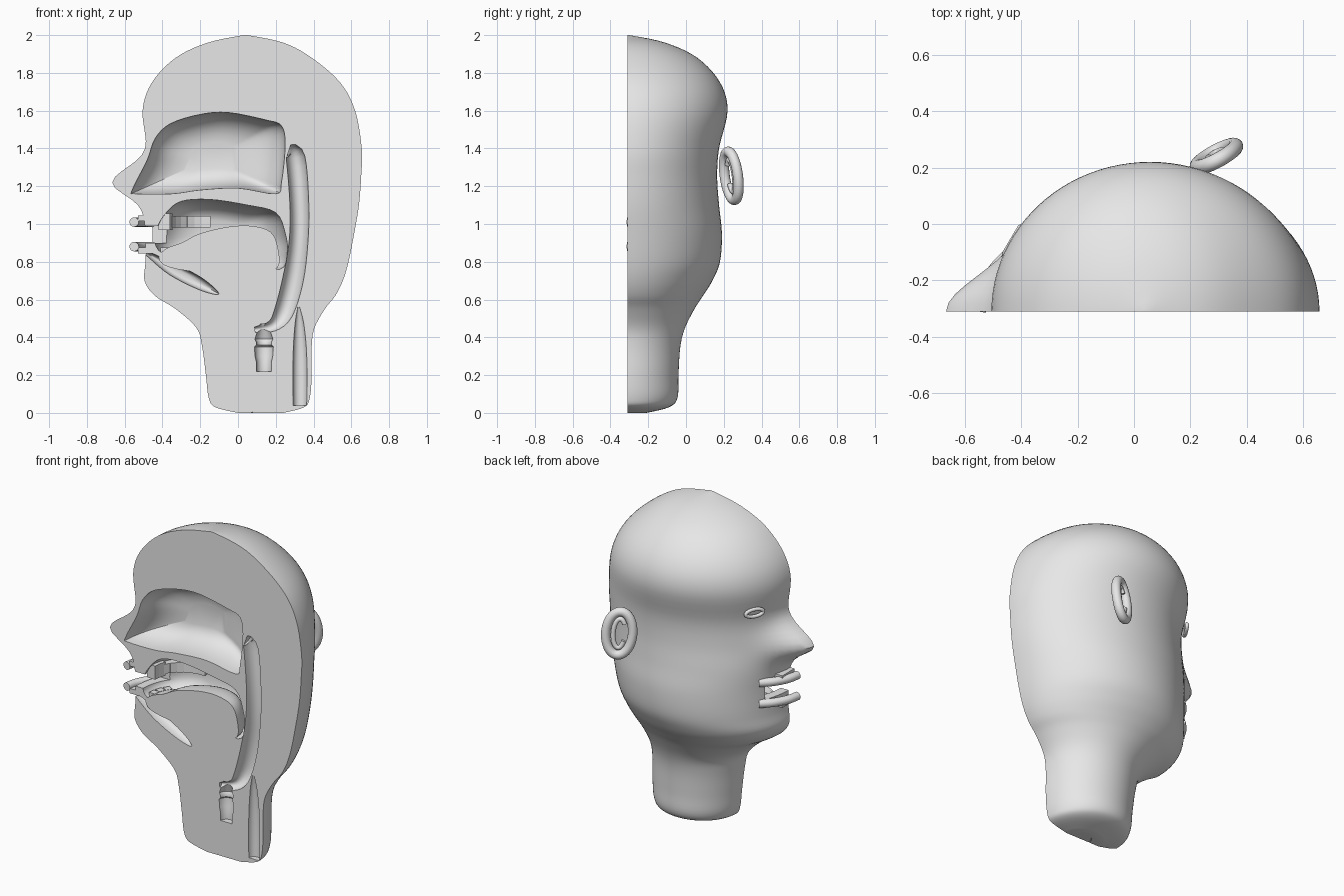
import bpy, bmesh, math
from mathutils import Vector

cube = bpy.data.objects.get("Cube")
if cube:
    bpy.data.objects.remove(cube, do_unlink=True)

CUT = -0.31  # the flat section plane, facing the front
AXIS_Y, AXIS_Z = Vector((0, 1, 0)), Vector((0, 0, 1))

grey = bpy.data.materials.new("plain grey")
grey.use_nodes = True
grey.diffuse_color = (0.8, 0.8, 0.8, 1)
grey.node_tree.nodes["Principled BSDF"].inputs["Base Color"].default_value = grey.diffuse_color


def loft(name, rings, closed=False):
    """Skin a list of equal rings into one solid object."""
    bm = bmesh.new()
    loops = [[bm.verts.new(p) for p in ring] for ring in rings]
    pairs = list(zip(loops, loops[1:]))
    if closed:
        pairs.append((loops[-1], loops[0]))
    for a, b in pairs:
        n = len(a)
        for i in range(n):
            j = (i + 1) % n
            bm.faces.new((a[i], a[j], b[j], b[i]))
    if not closed:
        bm.faces.new(loops[0])
        bm.faces.new(loops[-1])
    bmesh.ops.recalc_face_normals(bm, faces=bm.faces)
    mesh = bpy.data.meshes.new(name)
    bm.to_mesh(mesh)
    bm.free()
    mesh.materials.append(grey)
    obj = bpy.data.objects.new(name, mesh)
    bpy.context.collection.objects.link(obj)
    return obj


def spline(points, steps, closed=False):
    """Smooth curve through points of any dimension."""
    n = len(points)
    out = []

    def at(i):
        return points[i % n] if closed else points[max(0, min(n - 1, i))]

    for i in range(n if closed else n - 1):
        a, b, c, d = at(i - 1), at(i), at(i + 1), at(i + 2)
        for s in range(steps):
            t = s / steps
            out.append([q + 0.5 * t * (r - p + t * (2 * p - 5 * q + 4 * r - w
                        + t * (3 * (q - r) + w - p)))
                        for p, q, r, w in zip(a, b, c, d)])
    if not closed:
        out.append(list(points[-1]))
    return out


def tube(name, path, radii, normal, closed=False, stretch=1, sides=16):
    """Round tube along a planar path; stretch widens it along the normal."""
    path = [Vector(p) for p in path]
    n = len(path)
    rings = []
    for i, p in enumerate(path):
        before = path[(i - 1) % n] if closed else path[max(i - 1, 0)]
        after = path[(i + 1) % n] if closed else path[min(i + 1, n - 1)]
        side = (after - before).normalized().cross(normal).normalized()
        r = radii[i] if isinstance(radii, list) else radii
        rings.append([p + r * (math.cos(a) * side + stretch * math.sin(a) * normal)
                      for a in (math.tau * k / sides for k in range(sides))])
    return loft(name, rings, closed)


def dome(name, outline, depth, lead=0.05, floor=0.6):
    """Rounded solid going back from the section plane."""
    pts = spline(outline, 4, True)
    cx = sum(p[0] for p in pts) / len(pts)
    cz = sum(p[1] for p in pts) / len(pts)
    layers = [(CUT - lead, 1)] if lead else []
    for k in range(9):
        a = math.radians(10 * k)
        layers.append((CUT + depth * math.sin(a), math.cos(a) ** floor))
    return loft(name, [[(cx + (x - cx) * s, y, cz + (z - cz) * s) for x, z in pts]
                       for y, s in layers])


def block(name, center, size, turn=0):
    bpy.ops.mesh.primitive_cube_add(size=1, location=center, rotation=(0, 0, turn))
    obj = bpy.context.object
    obj.name = name
    obj.scale = size
    obj.data.materials.append(grey)
    return obj


def carve(target, cutter):
    cutter.hide_render = True
    mod = target.modifiers.new("carve", "BOOLEAN")
    mod.operation, mod.solver, mod.object = "DIFFERENCE", "EXACT", cutter
    bpy.context.view_layer.objects.active = target
    bpy.ops.object.modifier_apply(modifier=mod.name)
    bpy.data.objects.remove(cutter, do_unlink=True)


def nose(z, d):
    """How far the face is pushed forward at a height and depth."""
    width = 0.11 if z > 1.22 else 0.09
    return 0.178 * math.exp(-((z - 1.22) / width) ** 2 - (d / 0.15) ** 2)


# Half head: height, front edge, back edge, depth
rows = [(0, 0, .24, .1), (.03, -.12, .35, .22), (.08, -.155, .38, .265),
        (.2, -.17, .39, .27), (.35, -.19, .39, .28), (.45, -.22, .405, .305),
        (.55, -.33, .46, .355), (.62, -.44, .515, .4), (.7, -.495, .555, .45),
        (.8, -.49, .585, .49), (.95, -.49, .615, .5), (1.1, -.5, .64, .485),
        (1.25, -.485, .652, .475), (1.4, -.48, .655, .485), (1.6, -.505, .62, .53),
        (1.75, -.455, .54, .49), (1.88, -.33, .39, .37), (1.96, -.16, .24, .2),
        (2, .03, .05, .01)]
rings = []
for z, front, back, depth in spline(rows, 5):
    ring = []
    for k in range(49):
        a = math.pi * k / 48
        d = depth * math.sin(a)
        x = (front + back) / 2 - (back - front) / 2 * math.cos(a)
        if k < 24:
            x -= nose(z, d)
        ring.append((x, CUT + d, z))
    rings.append(ring)
head = loft("head", rings)

# Nasal cavity, mouth cavity and the jaw recess
carve(head, dome("nasal_cutter", [
    (-.56, 1.18), (-.48, 1.34), (-.44, 1.45), (-.36, 1.53), (-.2, 1.58), (-.05, 1.59),
    (.15, 1.55), (.23, 1.52), (.25, 1.42), (.23, 1.22), (.2, 1.16), (0, 1.19),
    (-.2, 1.18), (-.35, 1.16), (-.54, 1.16)], 0.2))
carve(head, dome("mouth_cutter", [
    (-.43, .97), (-.38, 1.06), (-.3, 1.12), (-.15, 1.13), (.05, 1.1), (.2, 1.06),
    (.25, .95), (.26, .85), (.22, .76), (0, .8), (-.25, .8), (-.42, .86)], 0.27))
carve(head, block("lip_gap_cutter", (-.5, CUT, .945), (.25, .36, .09)))
carve(head, dome("jaw_cutter", [
    (-.52, .87), (-.4, .82), (-.2, .72), (-.1, .63), (-.2, .65), (-.36, .73),
    (-.47, .82)], 0.06))

# Throat channel running down behind the tongue
throat = spline([(.27, 1.39, .03), (.305, 1.35, .05), (.325, 1.1, .05), (.32, .9, .05),
                 (.29, .7, .055), (.24, .53, .05), (.18, .46, .03), (.09, .44, .015)], 4)
carve(head, tube("throat_cutter", [(x, CUT, z) for x, z, r in throat],
                 [r for x, z, r in throat], AXIS_Y, stretch=1.4))

# Ribbed windpipe, voice box and gullet
radii = [.068 + .007 * (k % 4 in (1, 2)) for k in range(25)]
carve(head, tube("windpipe_cutter", [(.21 - r, CUT, -.05 + k / 80)
                                     for k, r in enumerate(radii)], radii, AXIS_Y))
voice = [(.22, .04), (.27, .04), (.3, .047), (.35, .05), (.36, .04), (.375, .04),
         (.39, .048), (.43, .035), (.47, .02)]
carve(head, tube("voice_box_cutter", [(.137, CUT, z) for z, r in voice],
                 [r for z, r in voice], AXIS_Y))
gullet = spline([(.04, .036), (.2, .038), (.35, .034), (.48, .022), (.56, .005)], 4)
carve(head, tube("gullet_cutter", [(.29 + .038 + .2 * (.038 - r) * -1, CUT, z)
                                   for z, r in gullet], [r for z, r in gullet], AXIS_Y))

# Tongue filling the mouth floor
tongue = dome("tongue", [
    (-.42, .82), (-.38, .87), (-.3, .9), (-.2, .95), (-.05, .985), (.07, .99),
    (.17, .96), (.21, .88), (.21, .77), (.1, .74), (-.15, .74), (-.36, .77)], 0.2, lead=0)

# Teeth set along an arch
for k in range(8):
    a = math.radians(4 + 12 * k)
    tall = 0.085 if k < 2 else 0.06
    block("upper_tooth", (-.16 - .23 * math.cos(a), CUT + .02 + .2 * math.sin(a), 1.012),
          (.06, .045, tall), -a)
for k in range(3):
    a = math.radians(6 + 13 * k)
    block("lower_tooth", (-.16 - .23 * math.cos(a), CUT + .02 + .2 * math.sin(a), .84),
          (.04, .04, .07), -a)

smooth = [head, tongue]

# Lips
for name, z in (("upper_lip", 1.01), ("lower_lip", .88)):
    path = spline([(-.55, CUT, z), (-.535, -.24, z), (-.49, -.16, z), (-.43, -.1, z)], 5)
    smooth.append(tube(name, path, .025, AXIS_Z))
    tilt = 0.04 if z > 0.95 else -0.04
    block(name + "_root", (-.49, CUT + .06, z + tilt / 2), (.08, .12, .03))


def ellipse(center, u, v, start, end, count):
    return [center + u * math.cos(a) + v * math.sin(a)
            for a in (math.radians(start + (end - start) * k / count) for k in range(count))]


# Ear: outer rim, inner fold and bowl ridge
mid = Vector((.292, .24, 1.255))
u, v = Vector((.87, .45, 0)), Vector((0, -.13, 1))
normal = u.cross(v).normalized()
smooth.append(tube("ear_rim", ellipse(mid, u * .078, v * .128, 0, 360, 40), .027, normal, True))
smooth.append(tube("ear_fold", ellipse(mid, u * .035, v * .085, -150, 150, 28), .014, normal))

# Eyelid ring
eye = Vector((-.43, -.06, 1.46))
u, v = Vector((.5, .85, 0)), AXIS_Z
normal = u.cross(v).normalized()
smooth.append(tube("eyelid", ellipse(eye, u * .055, v * .022, 0, 360, 28), .011, normal, True))

bpy.ops.object.select_all(action="DESELECT")
for obj in smooth:
    obj.select_set(True)
bpy.context.view_layer.objects.active = head
bpy.ops.object.shade_smooth_by_angle(angle=math.radians(35))
